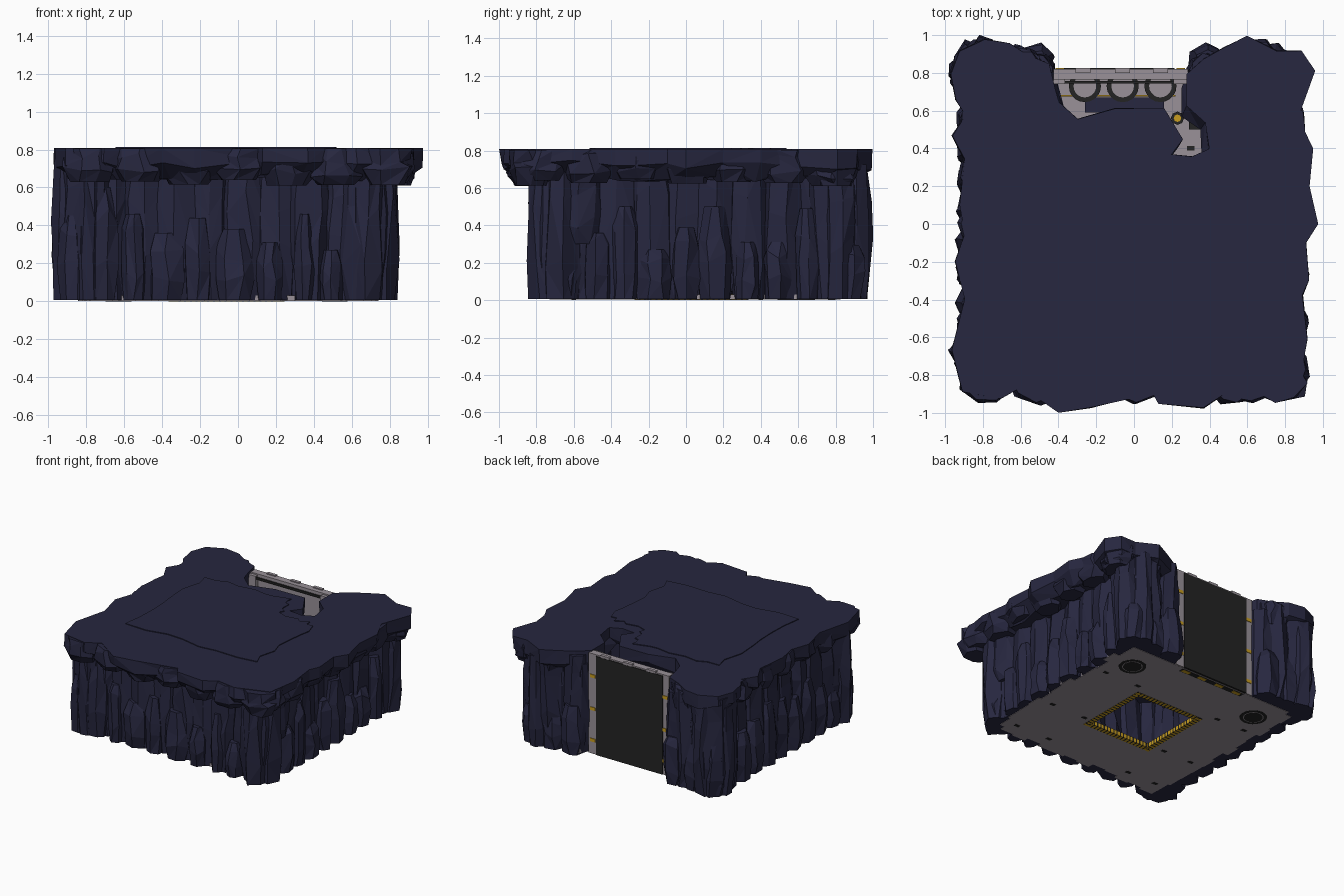
import bpy, bmesh, math, random
from mathutils import Matrix, Vector

random.seed(11)
rnd = random.uniform
if "Cube" in bpy.data.objects:
    bpy.data.objects.remove(bpy.data.objects["Cube"])


def material(name, r, g, b):
    m = bpy.data.materials.new(name)
    m.use_nodes = True
    m.diffuse_color = (r, g, b, 1)
    m.node_tree.nodes["Principled BSDF"].inputs["Base Color"].default_value = (r, g, b, 1)
    return m


ROCK = material("blue grey rock", 0.02, 0.02, 0.05)
METAL = material("light grey metal", 0.32, 0.285, 0.315)
DARK = material("dark panel", 0.017, 0.017, 0.017)
YELLOW = material("warning yellow", 0.58, 0.34, 0.015)


def finish(name, bm, mat):
    bmesh.ops.recalc_face_normals(bm, faces=bm.faces)
    mesh = bpy.data.meshes.new(name)
    bm.to_mesh(mesh)
    bm.free()
    mesh.materials.append(mat)
    ob = bpy.data.objects.new(name, mesh)
    bpy.context.collection.objects.link(ob)


def loft(bm, rings):
    """Skin a stack of equal rings with triangles and cap both ends."""
    loops = [[bm.verts.new(p) for p in ring] for ring in rings]
    n = len(loops[0])
    for a, b in zip(loops, loops[1:]):
        for i in range(n):
            j = (i + 1) % n
            if random.random() < 0.5:
                bm.faces.new((a[i], a[j], b[j]))
                bm.faces.new((a[i], b[j], b[i]))
            else:
                bm.faces.new((a[i], a[j], b[i]))
                bm.faces.new((a[j], b[j], b[i]))
    bm.faces.new(loops[0])
    bm.faces.new(loops[-1])


def boxes(name, mat, *specs):
    bm = bmesh.new()
    for x0, x1, y0, y1, z0, z1 in specs:
        mid = Vector((x0 + x1, y0 + y1, z0 + z1)) / 2
        size = Matrix.Diagonal((x1 - x0, y1 - y0, z1 - z0, 1))
        bmesh.ops.create_cube(bm, size=1, matrix=Matrix.Translation(mid) @ size)
    finish(name, bm, mat)


def discs(name, mat, radius, z0, z1, centres, sides=20):
    bm = bmesh.new()
    for x, y in centres:
        bmesh.ops.create_cone(bm, cap_ends=True, segments=sides, radius1=radius, radius2=radius,
                              depth=z1 - z0, matrix=Matrix.Translation((x, y, (z0 + z1) / 2)))
    finish(name, bm, mat)


def rock(bm, x, y, top, rx, ry, tip, base=0.006, foot=0.85):
    """Upright faceted stone, bulging in the middle and narrowing to the tip."""
    sides = random.choice((6, 7, 8))
    turn = rnd(0, 1)
    rings = []
    for f, r in ((0, foot), (rnd(0.25, 0.45), 1), (rnd(0.62, 0.82), 0.95), (1, tip)):
        ring = []
        for i in range(sides):
            a = turn + math.tau * (i + rnd(-0.2, 0.2)) / sides
            k = r * rnd(0.88, 1.05)
            z = base + (top - base) * f
            if 0 < f < 1:
                z += rnd(-0.1, 0.1) * (top - base)
            ring.append((x + rx * k * math.cos(a), y + ry * k * math.sin(a), z))
        rings.append(ring)
    loft(bm, rings)


# Rock walls: a tall inner row with shorter stones leaning on it
LEFT, RIGHT, FRONT, BACK = 0.82, -0.95, -0.82, 0.96


def rock_wall(name, start, end, inward, stones):
    """Stones are (position along the axis, top, half width)."""
    bm = bmesh.new()
    start, end, inward = Vector(start), Vector(end), Vector(inward)
    length = (end - start).length
    sideways = abs(inward.y) > 0.5
    count = round(length / 0.17)
    for i in range(count):
        p = start.lerp(end, (i + 0.5) / count) + inward * (0.14 + rnd(-0.01, 0.02))
        w, d = 0.125 * rnd(0.9, 1.1), 0.095
        rock(bm, p.x, p.y, rnd(0.69, 0.74), w if sideways else d, d if sideways else w, 0.85)
    for t, top, w in stones:
        p = start + inward * 0.09
        if sideways:
            rock(bm, t, p.y, top, w, 0.09, 0.6)
        else:
            rock(bm, p.x, t, top, 0.09, w, 0.6)
    finish(name, bm, ROCK)


def random_stones(a, b, count):
    return [(a + (b - a) * (i + 0.5) / count, rnd(0.26, 0.52), rnd(0.09, 0.11)) for i in range(count)]


rock_wall("front_rock_wall", (RIGHT, FRONT), (LEFT, FRONT), (0, 1),
          [(-.72, .6, .1), (-.55, .46, .07), (-.38, .36, .11), (-.21, .44, .08), (-.02, .38, .11),
           (.17, .31, .08), (.35, .46, .06), (.49, .27, .07)])
rock_wall("left_rock_wall", (LEFT, FRONT), (LEFT, BACK), (-1, 0),
          [(-.66, .27, .1), (-.47, .36, .08), (-.33, .5, .08), (-.17, .27, .1), (0, .39, .08),
           (.15, .5, .1), (.33, .31, .07), (.49, .31, .08), (.65, .49, .07), (.83, .3, .1)])
rock_wall("right_rock_wall", (RIGHT, FRONT), (RIGHT, BACK), (1, 0), random_stones(FRONT, BACK, 11))
rock_wall("back_left_rock_wall", (0.3, BACK), (LEFT, BACK), (0, -1), random_stones(0.3, LEFT, 3))
rock_wall("back_right_rock_wall", (RIGHT, BACK), (-0.43, BACK), (0, -1), random_stones(RIGHT, -0.43, 3))

# Full height boulders at the corners, and one hanging under the roof
bm = bmesh.new()
for x, y, r in ((0.6, 0.82, 0.15), (0.67, 0.78, 0.16), (0.39, 0.82, 0.09),
                (-0.8, 0.8, 0.18), (-0.62, 0.82, 0.14), (-0.51, 0.8, 0.08),
                (0.66, -0.67, 0.16), (-0.8, -0.67, 0.16)):
    rock(bm, x, y, 0.78, r, r, 0.95)
rock(bm, 0.7, -0.57, 0.72, 0.13, 0.14, 1, 0.3, 0.7)
finish("corner_boulders", bm, ROCK)

# Craggy roof with a notch above the gate
OUTLINE = [(-.42, .72), (-.45, .85), (-.57, .9), (-.66, .96), (-.8, .99), (-.93, .92), (-.98, .8),
           (-.95, .66), (-.9, .58), (-.97, .47), (-.91, .35), (-.93, .1), (-.9, -.05), (-.96, -.2),
           (-.9, -.4), (-.97, -.67), (-.92, -.9), (-.71, -.93), (-.6, -.87), (-.4, -1), (-.23, -.98),
           (.1, -.9), (.13, -.96), (.37, -.98), (.47, -.92), (.63, -.95), (.88, -.85), (.92, -.61),
           (.9, -.38), (.94, -.3), (.92, -.1), (.98, 0), (.93, .2), (.95, .4), (.88, .57), (.97, .82),
           (.89, .92), (.76, .92), (.6, 1), (.48, .94), (.37, .88), (.28, .8), (.28, .63), (.38, .54),
           (.4, .4), (.31, .36), (.2, .37), (.26, .45), (.16, .62), (-.1, .62), (-.3, .56), (-.4, .65)]


def roof_ring(z, dz, low, high):
    ring = []
    for x, y in OUTLINE:
        k = rnd(low, high)
        ring.append((x * k, y * k, z + rnd(-dz, dz)))
    return ring


bm = bmesh.new()
loft(bm, [roof_ring(0.655, 0.025, 0.87, 0.93), roof_ring(0.72, 0.03, 0.985, 1),
          roof_ring(0.808, 0, 0.985, 1)])
finish("rock_roof", bm, ROCK)

# Boulders bulging out of the roof rim
bm = bmesh.new()
for i in range(7):
    t = -0.78 + i * 0.26
    for x, y, rx, ry in ((t, -0.83, 0.15, 0.13), (0.81, t, 0.12, 0.15), (-0.81, t, 0.13, 0.15)):
        rock(bm, x, y, 0.804, rx, ry, 0.9, rnd(0.61, 0.65), 0.7)
for x, y in ((0.8, 0.8), (0.6, 0.84), (-0.8, 0.82), (-0.6, 0.82)):
    rock(bm, x, y, 0.804, 0.14, 0.13, 0.9, 0.61, 0.8)
finish("roof_rim_boulders", bm, ROCK)

# Low jagged slab on the roof
bm = bmesh.new()
corners = [Vector(c) for c in ((-.63, -.5), (.5, -.5), (.5, .26), (.16, .3), (.08, .52), (-.63, .5))]
edge = []
for a, b in zip(corners, corners[1:] + corners[:1]):
    for i in range(7):
        p = a.lerp(b, i / 7)
        edge.append((p.x + rnd(-0.03, 0.03), p.y + rnd(-0.03, 0.03)))
loft(bm, [[(x, y, z) for x, y in edge] for z in (0.8, 0.814)])
finish("roof_slab", bm, ROCK)

# Metal floor with a ragged edge around a square shaft
CX, CY, H, W = -0.06, 0.03, 0.265, 0.04
X0, X1, Y0, Y1 = -0.78, 0.68, -0.67, 0.81
Z0, Z1 = 0.003, 0.03
teeth = []
for i in range(12):
    x, y = X0 + i * 0.12, Y0 + i * 0.12
    teeth += [(x, x + 0.12, Y0 - rnd(0, 0.07), Y0, Z0, Z1),
              (X0 - rnd(0, 0.07), X0, y, y + 0.12, Z0, Z1),
              (X1, X1 + rnd(0, 0.07), y, y + 0.12, Z0, Z1)]
boxes("floor", METAL,
      (X0, CX - H, Y0, Y1, Z0, Z1), (CX + H, X1, Y0, Y1, Z0, Z1),
      (CX - H, CX + H, Y0, CY - H, Z0, Z1), (CX - H, CX + H, CY + H, Y1, Z0, Z1), *teeth)

# Hazard stripes around the shaft, wrapping its rim
STRIPES = 20
yellow, dark = [], []
step = 2 * (H + W) / STRIPES
for i in range(STRIPES):
    t = -H - W + i * step
    for parts, a, b in ((yellow, t, t + step * 0.65), (dark, t + step * 0.65, t + step)):
        for s in (-1, 1):
            lo, hi = sorted((s * (H - 0.004), s * (H + W)))
            parts.append((CX + a, CX + b, CY + lo, CY + hi, 0, 0.034))
            parts.append((CX + lo, CX + hi, CY + a, CY + b, 0, 0.034))
boxes("shaft_yellow_stripes", YELLOW, *yellow)
boxes("shaft_dark_stripes", DARK, *dark)

# Round floor vents with rings, and small dark floor hatches
vents = [(CX + s * 0.57, 0.59) for s in (-1, 1)]
discs("floor_vents", DARK, 0.1, 0.002, 0.034, vents)
discs("floor_vent_rings", METAL, 0.075, 0.001, 0.035, vents)
discs("floor_vent_hubs", DARK, 0.068, 0, 0.036, vents)
boxes("floor_hatches", DARK, *[(x - 0.02, x + 0.02, y - 0.012, y + 0.012, 0.001, 0.032)
                               for x in (-0.7, -0.45, 0.3, 0.6) for y in (-0.6, -0.2, 0.4)])

# Gate lamps and threshold
lamps = [(CX + s * 0.2, 0.73) for s in (-1, 0, 1)]
discs("lamp_rims", DARK, 0.085, 0.03, 0.06, lamps)
discs("lamp_faces", METAL, 0.06, 0.055, 0.065, lamps)
boxes("threshold_line", YELLOW, (-0.4, 0.22, 0.675, 0.684, 0.05, 0.059))
boxes("threshold_step", ROCK, (-0.26, 0.16, 0.59, 0.67, 0.029, 0.055))
boxes("threshold_strip", DARK, (-0.36, 0.21, 0.76, 0.8, 0.001, 0.008))
boxes("threshold_marks", YELLOW, *[(x, x + 0.07, 0.765, 0.795, 0, 0.007) for x in (-0.34, -0.18, -0.02, 0.13)])

# Gate with frame, grey inner face, beam and markings
boxes("gate_frame", METAL,
      (0.21, 0.285, 0.74, 0.82, 0.004, 0.79), (-0.425, -0.365, 0.74, 0.82, 0.004, 0.79),
      (-0.425, 0.285, 0.765, 0.82, 0.75, 0.8), (-0.37, 0.215, 0.775, 0.795, 0.03, 0.76),
      (0.31, 0.35, 0.8, 0.9, 0.02, 0.2))
boxes("gate_panel", DARK, (-0.37, 0.215, 0.794, 0.826, 0.004, 0.79))
boxes("gate_beam_rail", DARK, (-0.37, 0.22, 0.745, 0.757, 0.765, 0.78))
boxes("gate_beam_studs", METAL, *[(x - 0.04, x + 0.04, 0.8, 0.825, 0.79, 0.808) for x in (-0.27, -0.06, 0.14)])
boxes("frame_marks", YELLOW, *[(x, x + 0.045, 0.815, 0.825, z, z + 0.025)
                               for x in (-0.415, 0.225) for z in (0.1, 0.35, 0.61)])

# Post and locker standing below the notch
discs("notch_post", METAL, 0.03, 0.03, 0.6, [(0.23, 0.56)], 8)
discs("notch_post_collar", DARK, 0.035, 0.58, 0.605, [(0.23, 0.56)], 8)
discs("notch_post_cap", YELLOW, 0.02, 0.604, 0.611, [(0.23, 0.56)], 8)
boxes("notch_locker", DARK, (0.29, 0.37, 0.5, 0.62, 0.03, 0.25))
